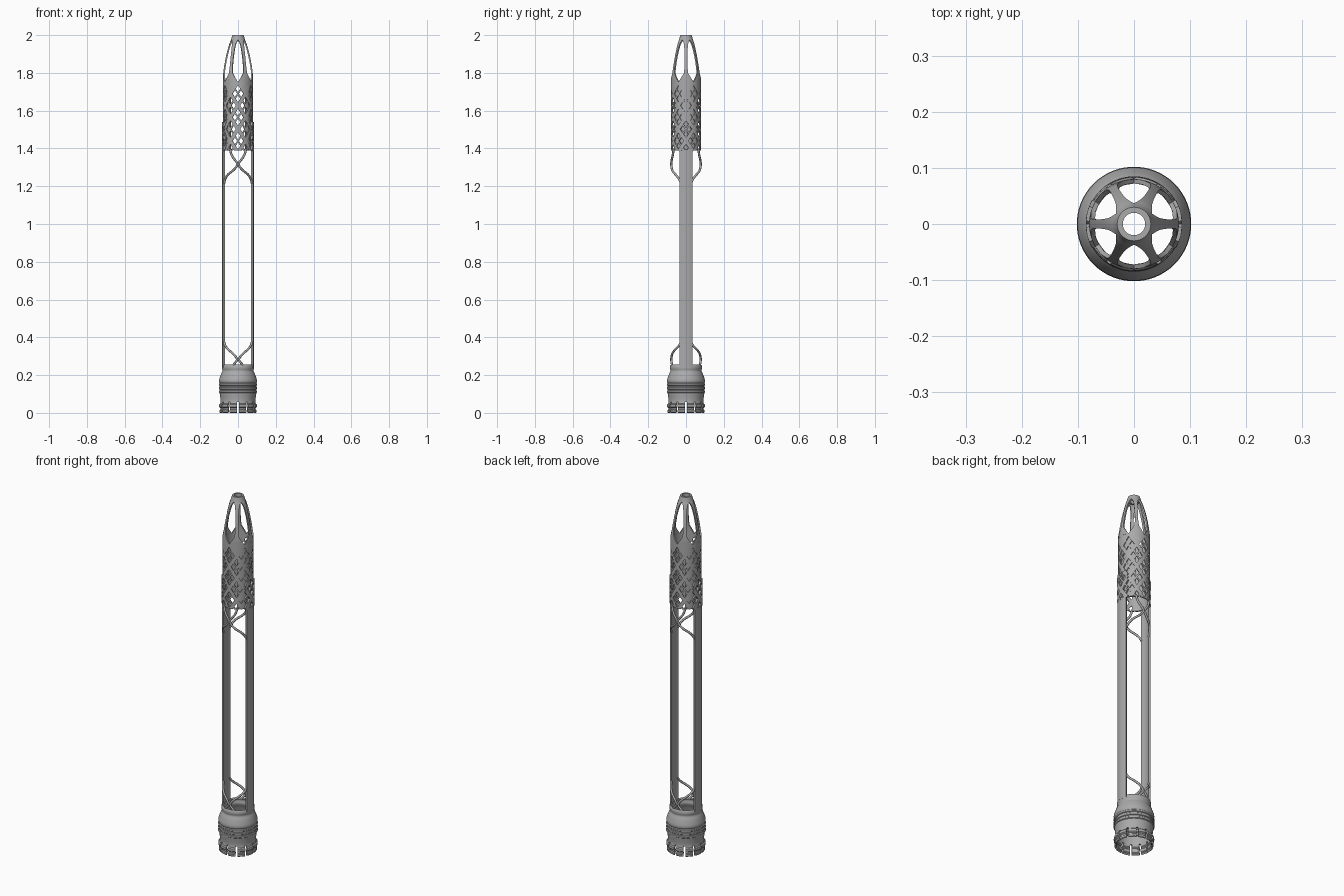
import bpy, bmesh, math
from math import radians, sin, cos

if "Cube" in bpy.data.objects:
    bpy.data.objects.remove(bpy.data.objects["Cube"])

grey = bpy.data.materials.new("satin_grey")
grey.diffuse_color = (0.4, 0.4, 0.4, 1)
grey.use_nodes = True
grey.node_tree.nodes["Principled BSDF"].inputs["Base Color"].default_value = grey.diffuse_color


def pol(r, deg, z):
    a = radians(deg)
    return (r * cos(a), r * sin(a), z)


def finish(bm, name, thick=0.0):
    """Turn a bmesh into a smooth object, thickened inward."""
    bmesh.ops.remove_doubles(bm, verts=bm.verts, dist=0.0002)
    me = bpy.data.meshes.new(name)
    bm.to_mesh(me)
    bm.free()
    ob = bpy.data.objects.new(name, me)
    bpy.context.collection.objects.link(ob)
    me.materials.append(grey)
    bpy.ops.object.select_all(action='DESELECT')
    ob.select_set(True)
    bpy.context.view_layer.objects.active = ob
    if thick:
        mod = ob.modifiers.new("wall", 'SOLIDIFY')
        mod.thickness = thick
        mod.offset = -1
        bpy.ops.object.modifier_apply(modifier=mod.name)
    bpy.ops.object.shade_smooth_by_angle(angle=radians(35))
    return ob


def shell(bm, rows, angles, skip=None):
    """Outward-facing surface: rows of (r, z) going up, swept through angles."""
    for (r0, z0), (r1, z1) in zip(rows, rows[1:]):
        for a0, a1 in zip(angles, angles[1:]):
            if skip and skip((a0 + a1) / 2, (z0 + z1) / 2):
                continue
            q = [pol(r0, a0, z0), pol(r0, a1, z0), pol(r1, a1, z1), pol(r1, a0, z1)]
            bm.faces.new([bm.verts.new(c) for c in q])


# Base socket: ringed collar with twelve slots around the lower rim
base = [(.094, 0), (.098, .004), (.098, .014), (.094, .018), (.094, .026),
        (.100, .031), (.101, .038), (.100, .045), (.094, .050), (.092, .058),
        (.093, .075), (.096, .095), (.097, .102)]
for z in (.112, .131, .150):                      # three rounded beads
    base += [(.097, z - .007), (.101, z - .004), (.102, z), (.101, z + .004), (.097, z + .007)]
base += [(.100, .163), (.101, .170), (.099, .180), (.092, .200), (.087, .213),
         (.083, .219), (.082, .226), (.084, .231), (.085, .238), (.084, .249), (.080, .255)]
bm = bmesh.new()
shell(bm, base, [6 * i - 3 for i in range(61)],
      lambda a, z: z < .057 and abs((a + 15) % 30 - 15) < 1)
finish(bm, "base_socket", .009)

# Two long curved side rails
for side, mid in (("right", 0), ("left", 180)):
    bm = bmesh.new()
    shell(bm, [(.085, .24), (.085, 1.395)], [mid - 23 + 46 * i / 8 for i in range(9)])
    finish(bm, side + "_rail", .010)

# Lattice of diamond cells, each pierced by four small diamonds
W, H = 30, .0625
TOP = 1.7525
cuts = [0, .14, .44, .56, .86, 1]


def lattice(name, radius, thick, low, high, keep=None):
    bm = bmesh.new()
    for row in range(7):
        zc = TOP - row * H
        for col in range(6):
            ac = 60 * col + (30 if row % 2 else 0)
            for i in range(5):
                for j in range(5):
                    if i in (1, 3) and j in (1, 3) and row > 0:
                        continue
                    quad = []
                    for p, q in ((i, j), (i + 1, j), (i + 1, j + 1), (i, j + 1)):
                        u, v = cuts[p], cuts[q]
                        quad.append((ac + (u - v) * W, zc + (u + v - 1) * H))
                    am = sum(c[0] for c in quad) / 4
                    zm = sum(c[1] for c in quad) / 4
                    if keep and not keep(am, zm):
                        continue
                    bm.faces.new([bm.verts.new(pol(radius, a, z)) for a, z in quad])
    bmesh.ops.remove_doubles(bm, verts=bm.verts, dist=.0002)
    for z, n in ((low, -1), (high, 1)):
        bmesh.ops.bisect_plane(bm, geom=bm.verts[:] + bm.edges[:] + bm.faces[:],
                               plane_co=(0, 0, z), plane_no=(0, 0, n), clear_outer=True)
    return finish(bm, name, thick)


lattice("lattice_sleeve", .080, .006, 1.39, TOP)
# Raised lattice pads where the rails overlap the sleeve
lattice("rail_pads", .086, .007, 1.385, 1.54,
        lambda a, z: abs((a + 90) % 180 - 90) < 30)

# Thin liners behind the lattice on both sides
for side, mid in (("right", 0), ("left", 180)):
    bm = bmesh.new()
    shell(bm, [(.0745, 1.39), (.0745, TOP)], [mid - 58 + 116 * i / 20 for i in range(21)])
    finish(bm, side + "_liner", .003)

# Nose: six ribs with pointed feet that merge into a small ring at the tip
ribs = [(.080, 1.752, 30), (.080, 1.775, 18.5), (.078, 1.798, 8.5), (.075, 1.825, 6.5),
        (.069, 1.86, 6.5), (.062, 1.895, 7.5), (.053, 1.93, 10), (.047, 1.95, 13),
        (.042, 1.964, 19), (.039, 1.971, 25), (.037, 1.975, 30), (.033, 1.99, 30),
        (.030, 2.0, 30)]
bm = bmesh.new()
for k in range(6):
    for (r0, z0, h0), (r1, z1, h1) in zip(ribs, ribs[1:]):
        for i in range(6):
            s, t = i / 3 - 1, (i + 1) / 3 - 1
            q = [pol(r0, 60 * k + s * h0, z0), pol(r0, 60 * k + t * h0, z0),
                 pol(r1, 60 * k + t * h1, z1), pol(r1, 60 * k + s * h1, z1)]
            bm.faces.new([bm.verts.new(c) for c in q])
finish(bm, "nose_ribs", .008)
# Tip ring
bm = bmesh.new()
shell(bm, [(.020, 1.975), (.037, 1.975), (.030, 2.0), (.020, 2.0), (.020, 1.975)],
      [10 * i for i in range(37)])
finish(bm, "tip_ring")

# Crossing braces that link the rails to the sleeve and to the base
upper = [(20, 1.215), (26, 1.235), (45, 1.262), (68, 1.28), (86, 1.305),
         (87, 1.325), (74, 1.345), (61, 1.37), (57, 1.40)]
lower = [(20, .375), (28, .355), (48, .335), (70, .315), (86, .29),
         (86, .275), (76, .262), (66, .245)]
for name, path in (("upper_brace", upper), ("lower_brace", lower)):
    cu = bpy.data.curves.new(name, 'CURVE')
    cu.dimensions = '3D'
    cu.bevel_depth = .006
    cu.bevel_resolution = 2
    cu.use_fill_caps = True
    for sx in (1, -1):
        for sy in (1, -1):
            sp = cu.splines.new('NURBS')
            sp.points.add(len(path) - 1)
            sp.order_u = 3
            sp.use_endpoint_u = True
            sp.resolution_u = 4
            for pt, (a, z) in zip(sp.points, path):
                x, y, z = pol(.078, a, z)
                pt.co = (sx * x, sy * y, z, 1)
    cu.materials.append(grey)
    bpy.context.collection.objects.link(bpy.data.objects.new(name, cu))
